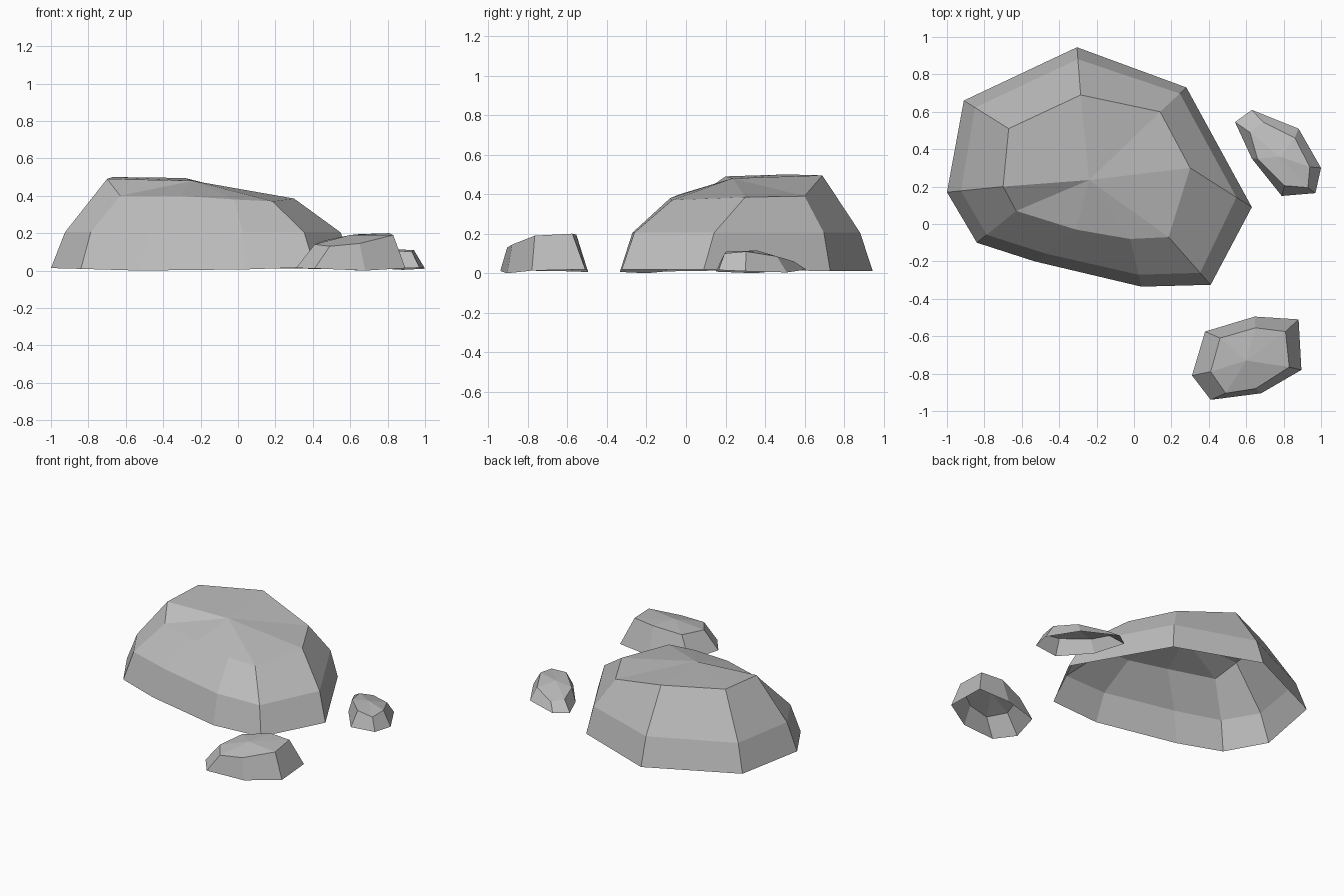
import bpy
import bmesh
from mathutils import Vector

default_cube = bpy.data.objects.get("Cube")
if default_cube:
    bpy.data.objects.remove(default_cube, do_unlink=True)

# Single stone colour
stone = bpy.data.materials.new("stone grey")
stone.use_nodes = True
stone_colour = (0.5, 0.5, 0.5, 1)
stone.diffuse_color = stone_colour
stone.node_tree.nodes["Principled BSDF"].inputs["Base Color"].default_value = stone_colour


def ground_ring(outline, peak):
    """Lift the far corners of the rim slightly, so the nearest one touches the ground."""
    reach = [(Vector(point) - peak.xy).length for point in outline]
    low, high = min(reach), max(reach)
    return [Vector((x, y, 0.02 * (distance - low) / (high - low)))
            for (x, y), distance in zip(outline, reach)]


def bulge_ring(base, shoulder, inset, height):
    """Ring between base and shoulder, kept wide so the side walls bulge."""
    ring = []
    for lower, upper in zip(base, shoulder):
        point = lower.lerp(upper, inset)
        point.z = height
        ring.append(point)
    return ring


def make_rock(name, outline, shoulder, peak, bulge=None):
    """Hollow faceted dome: rim, optional bulge, shoulder and a fan to the peak."""
    peak = Vector(peak)
    shoulder = [Vector(point) for point in shoulder]
    rings = [ground_ring(outline, peak), shoulder]
    if bulge:
        rings.insert(1, bulge_ring(rings[0], shoulder, *bulge))

    bm = bmesh.new()
    loops = [[bm.verts.new(point) for point in ring] for ring in rings]
    count = len(outline)

    # Side walls
    for lower, upper in zip(loops, loops[1:]):
        for i in range(count):
            j = (i + 1) % count
            bm.faces.new((lower[i], lower[j], upper[j], upper[i]))

    # Crown
    tip = bm.verts.new(peak)
    crown = loops[-1]
    for i in range(count):
        bm.faces.new((crown[i], crown[(i + 1) % count], tip))

    mesh = bpy.data.meshes.new(name)
    bm.to_mesh(mesh)
    bm.free()
    mesh.materials.append(stone)
    rock = bpy.data.objects.new(name, mesh)
    bpy.context.collection.objects.link(rock)
    return rock


# All outlines run anticlockwise seen from above
make_rock(
    "large_boulder",
    outline=[(-1, 0.17), (-0.84, -0.1), (-0.53, -0.2), (0.04, -0.335), (0.41, -0.325),
             (0.63, 0.09), (0.28, 0.73), (-0.305, 0.945), (-0.91, 0.66)],
    shoulder=[(-0.7, 0.2, 0.49), (-0.63, 0.07, 0.4), (-0.31, -0.03, 0.4),
              (-0.02, -0.08, 0.38), (0.185, -0.07, 0.37), (0.3, 0.3, 0.385),
              (0.14, 0.6, 0.39), (-0.285, 0.69, 0.495), (-0.67, 0.51, 0.5)],
    peak=(-0.24, 0.235, 0.48),
    bulge=(0.25, 0.205),
)

make_rock(
    "front_stone",
    outline=[(0.31, -0.81), (0.41, -0.94), (0.68, -0.905), (0.895, -0.78),
             (0.88, -0.51), (0.645, -0.495), (0.38, -0.575)],
    shoulder=[(0.41, -0.79, 0.14), (0.49, -0.905, 0.13), (0.65, -0.88, 0.145),
              (0.83, -0.765, 0.19), (0.81, -0.575, 0.2), (0.65, -0.555, 0.195),
              (0.46, -0.61, 0.16)],
    peak=(0.6, -0.73, 0.19),
)

make_rock(
    "side_stone",
    outline=[(0.54, 0.545), (0.63, 0.35), (0.79, 0.15), (0.97, 0.165),
             (1, 0.3), (0.88, 0.51), (0.63, 0.61)],
    shoulder=[(0.62, 0.49, 0.075), (0.66, 0.35, 0.095), (0.805, 0.205, 0.11),
              (0.93, 0.195, 0.1), (0.94, 0.305, 0.11), (0.86, 0.46, 0.085),
              (0.69, 0.545, 0.06)],
    peak=(0.78, 0.36, 0.115),
)
